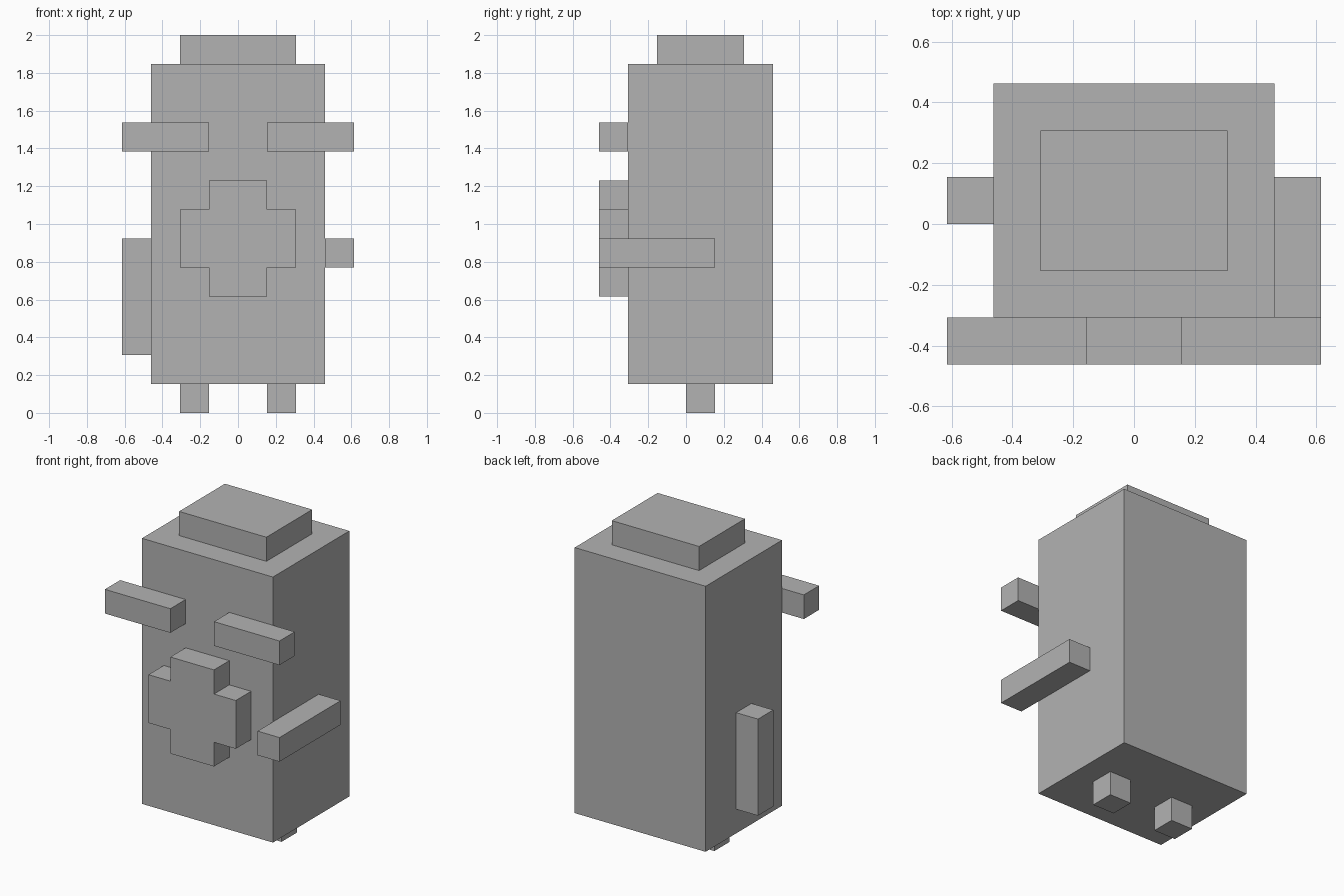
import bpy
import bmesh

U = 2 / 13  # one block of the modelling grid

cube = bpy.data.objects.get("Cube")
if cube:
    bpy.data.objects.remove(cube, do_unlink=True)

grey = bpy.data.materials.new("plain_grey")
grey.use_nodes = True
grey.diffuse_color = (0.45, 0.45, 0.45, 1)
grey.node_tree.nodes["Principled BSDF"].inputs["Base Color"].default_value = grey.diffuse_color


def prism(name, outline, y0, y1):
    """Extrude an x-z outline, given in blocks, from y0 to y1."""
    bm = bmesh.new()
    face = bm.faces.new([bm.verts.new((x * U, y0 * U, z * U)) for x, z in outline])
    extruded = bmesh.ops.extrude_face_region(bm, geom=[face])["geom"]
    verts = [v for v in extruded if isinstance(v, bmesh.types.BMVert)]
    bmesh.ops.translate(bm, verts=verts, vec=(0, (y1 - y0) * U, 0))
    bmesh.ops.recalc_face_normals(bm, faces=bm.faces)
    mesh = bpy.data.meshes.new(name)
    bm.to_mesh(mesh)
    bm.free()
    mesh.materials.append(grey)
    obj = bpy.data.objects.new(name, mesh)
    bpy.context.scene.collection.objects.link(obj)
    return obj


def box(name, x, y, z):
    """Box from (low, high) ranges in blocks."""
    corners = [(x[0], z[0]), (x[1], z[0]), (x[1], z[1]), (x[0], z[1])]
    return prism(name, corners, *y)


# Body and cap
box("body", (-3, 3), (-2, 3), (1, 12))
box("cap", (-2, 2), (-1, 2), (12, 13))

# Paired brows and feet
for side, near, far, foot in (("left", 1, 4, 2), ("right", -4, -1, -1)):
    box(side + "_brow", (near, far), (-3, -2), (9, 10))
    box(side + "_foot", (foot - 1, foot), (0, 1), (0, 1))

# One arm reaches forward, the other hangs down
box("left_arm", (3, 4), (-3, 1), (5, 6))
box("right_arm", (-4, -3), (0, 1), (2, 6))

# Cross-shaped muzzle, mirrored from its right-hand half outline
half = [(1, 4), (1, 5), (2, 5), (2, 7), (1, 7), (1, 8)]
prism("muzzle", half + [(-x, z) for x, z in reversed(half)], -3, -2)
